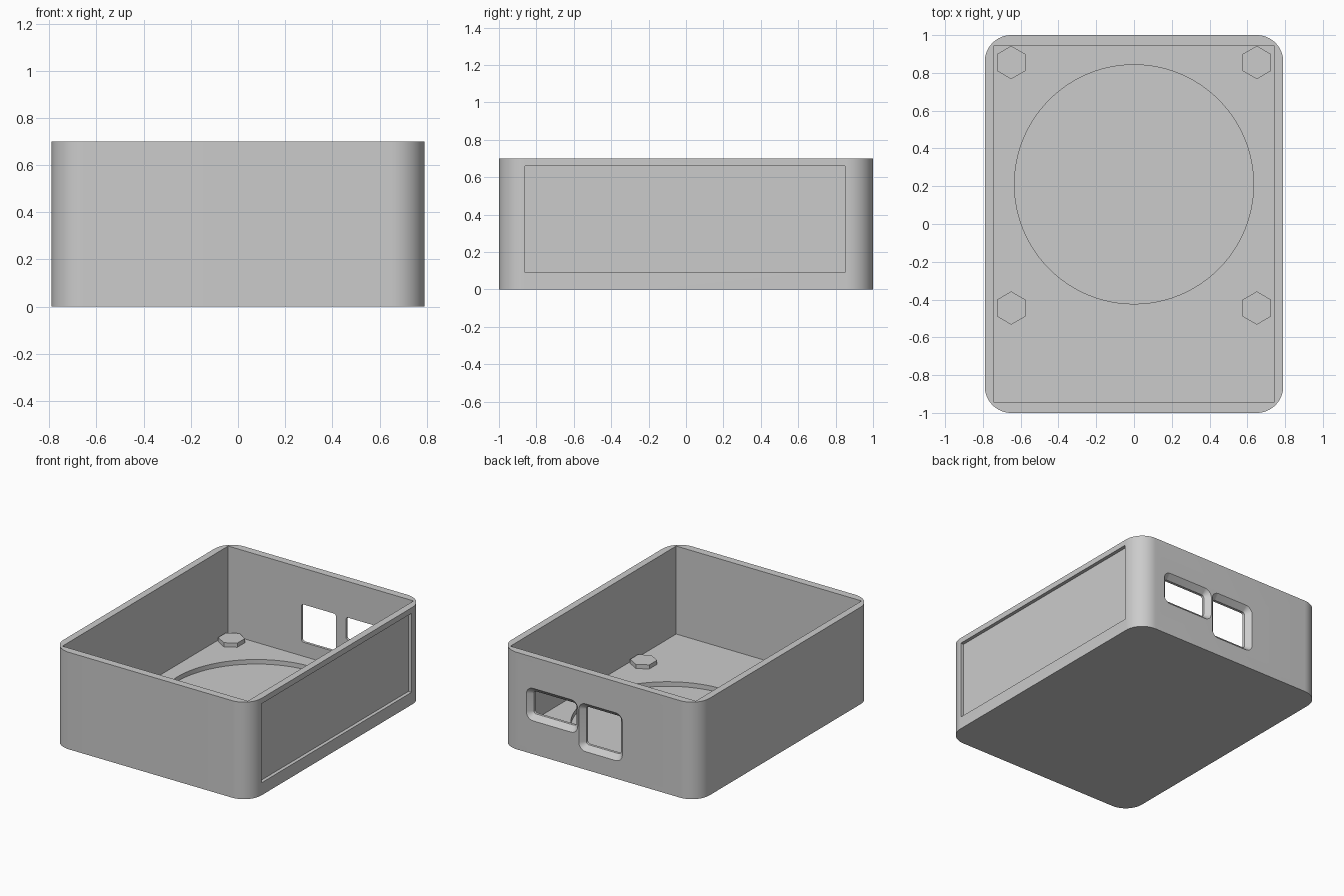
import bpy
import bmesh
from math import cos, sin, pi, radians

if "Cube" in bpy.data.objects:
    bpy.data.objects.remove(bpy.data.objects["Cube"], do_unlink=True)

WIDTH, LENGTH, HEIGHT = 1.58, 2.0, 0.70
FLOOR = 0.065

grey = bpy.data.materials.new("light_grey_plastic")
grey.use_nodes = True
grey.diffuse_color = (0.6, 0.6, 0.6, 1)
grey.node_tree.nodes["Principled BSDF"].inputs["Base Color"].default_value = (0.6, 0.6, 0.6, 1)


def rounded_rect(x0, x1, y0, y1, r, steps=8):
    """Counter-clockwise outline; r = 0 gives a plain rectangle."""
    if r == 0:
        return [(x0, y0), (x1, y0), (x1, y1), (x0, y1)]
    centres = [(x1 - r, y1 - r), (x0 + r, y1 - r), (x0 + r, y0 + r), (x1 - r, y0 + r)]
    return [(cx + r * cos(a), cy + r * sin(a))
            for q, (cx, cy) in enumerate(centres)
            for a in [(q + i / steps) * pi / 2 for i in range(steps + 1)]]


def circle(cx, cy, r, sides, turn=0.0):
    angles = [turn + 2 * pi * i / sides for i in range(sides)]
    return [(cx + r * cos(a), cy + r * sin(a)) for a in angles]


def loft(name, rings, axis="z"):
    """Solid through (outline, level) rings; axis y maps outlines to x, z."""
    bm = bmesh.new()
    loops = [[bm.verts.new((u, v, t) if axis == "z" else (u, t, v)) for u, v in outline]
             for outline, t in rings]
    n = len(loops[0])
    for a, b in zip(loops, loops[1:]):
        for i in range(n):
            j = (i + 1) % n
            bm.faces.new((a[i], a[j], b[j], b[i]))
    bm.faces.new(loops[0][::-1])
    bm.faces.new(loops[-1])
    bmesh.ops.recalc_face_normals(bm, faces=bm.faces)
    mesh = bpy.data.meshes.new(name)
    bm.to_mesh(mesh)
    bm.free()
    mesh.materials.append(grey)
    obj = bpy.data.objects.new(name, mesh)
    bpy.context.collection.objects.link(obj)
    return obj


def prism(name, outline, z0, z1):
    return loft(name, [(outline, z0), (outline, z1)])


def cut(target, cutter):
    """Subtract the cutter from the target, then discard it."""
    cutter.hide_render = True
    mod = target.modifiers.new("cut", "BOOLEAN")
    mod.operation = "DIFFERENCE"
    mod.solver = "EXACT"
    mod.object = cutter
    bpy.context.view_layer.objects.active = target
    bpy.ops.object.modifier_apply(modifier=mod.name)
    bpy.data.objects.remove(cutter, do_unlink=True)


# Outer shell with rounded upright corners
hx, hy = WIDTH / 2, LENGTH / 2
case = prism("case_body", rounded_rect(-hx, hx, -hy, hy, 0.14, 16), 0, HEIGHT)

# Square-cornered cavity and round floor recess
cut(case, prism("cavity_cutter", rounded_rect(-0.74, 0.74, -0.945, 0.945, 0), FLOOR, 0.9))
cut(case, prism("floor_recess_cutter", circle(0, 0.21, 0.633, 96), 0.032, 0.2))

# Shallow panel recess in the left side wall
cut(case, prism("panel_cutter", rounded_rect(hx - 0.025, 0.9, -0.86, 0.85, 0), 0.09, 0.66))

# Chamfered port openings in the back wall: x0, x1, z0, z1
bevel = 0.036
for x0, x1, z0, z1 in [(-0.192, 0.156, 0.13, 0.475), (0.164, 0.575, 0.24, 0.475)]:
    outer = rounded_rect(x0, x1, z0, z1, 0.055)
    inner = rounded_rect(x0 + bevel, x1 - bevel, z0 + bevel, z1 - bevel, 0.055 - bevel)
    cut(case, loft("port_cutter",
                   [(inner, 0.9), (inner, hy - bevel), (outer, hy), (outer, 1.1)], "y"))

# Hexagonal standoffs on the floor
standoffs = [("front", -0.445), ("back", 0.855)]
parts = [case]
for end, y in standoffs:
    for side, x in [("right", -0.65), ("left", 0.65)]:
        parts.append(prism(f"standoff_{end}_{side}", circle(x, y, 0.088, 6, pi / 2),
                           FLOOR - 0.01, FLOOR + 0.03))

# Smooth the curved walls, keep the edges crisp
bpy.ops.object.select_all(action="DESELECT")
for obj in parts:
    obj.select_set(True)
bpy.context.view_layer.objects.active = case
bpy.ops.object.shade_smooth_by_angle(angle=radians(30))
